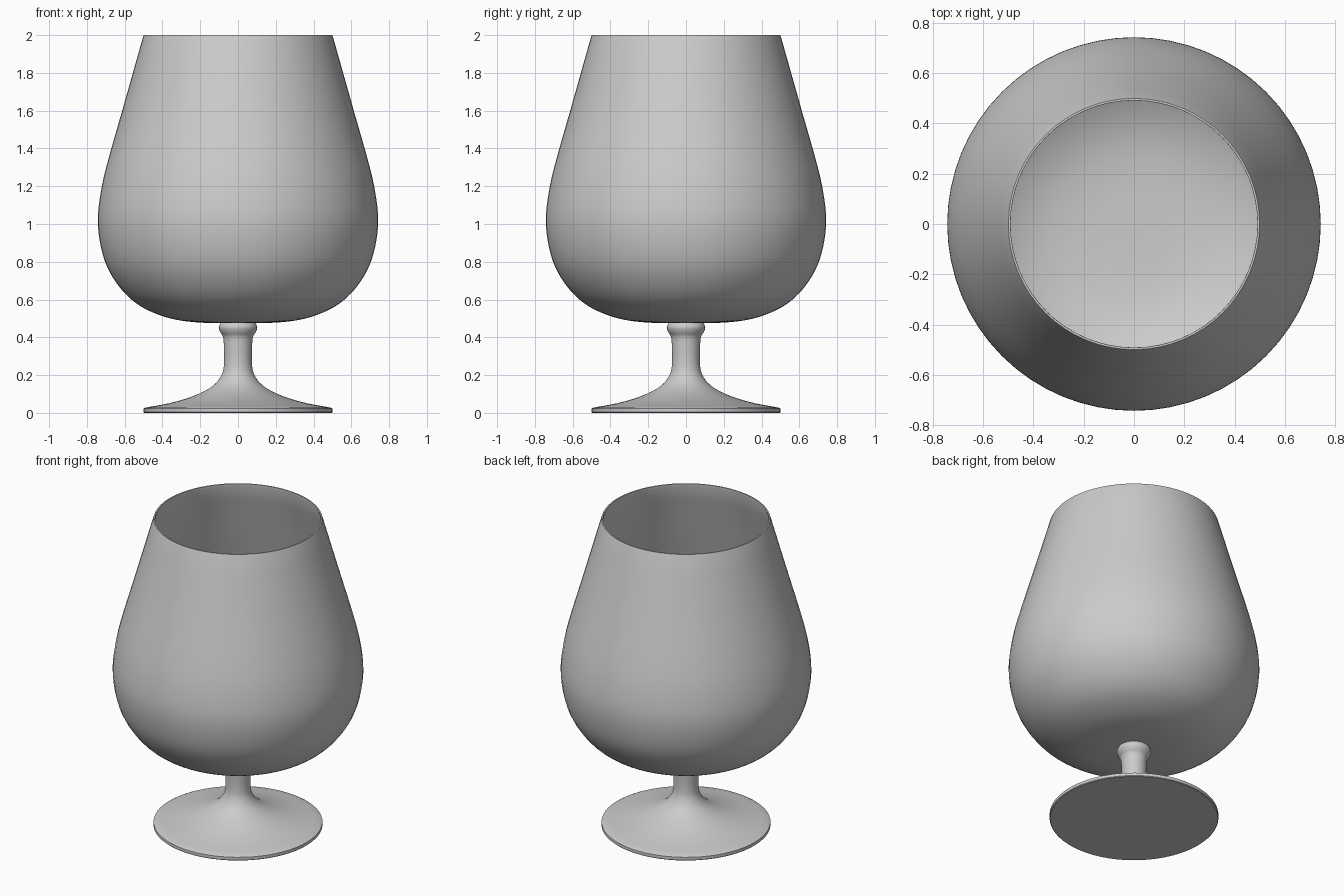
import bpy, bmesh, math
from mathutils import Vector
from mathutils.geometry import interpolate_bezier

if "Cube" in bpy.data.objects:
    bpy.data.objects.remove(bpy.data.objects["Cube"])

# Single plain grey material
grey = bpy.data.materials.new("plain_grey")
grey.use_nodes = True
COLOUR = (0.6, 0.6, 0.6, 1)
grey.diffuse_color = COLOUR
grey.node_tree.nodes["Principled BSDF"].inputs["Base Color"].default_value = COLOUR


def smooth_path(points, steps=4):
    """Smooth curve through (radius, height) points."""
    p = [Vector((r, 0, z)) for r, z in points]
    p = [p[0] * 2 - p[1]] + p + [p[-1] * 2 - p[-2]]
    path = [p[1]]
    for a, b, c, d in zip(p, p[1:], p[2:], p[3:]):
        t0, t1 = (c - a).normalized(), (d - b).normalized()
        reach = (c - b).length / 3
        path += interpolate_bezier(b, b + t0 * reach, c - t1 * reach, c, steps + 1)[1:]
    return path


def lathe(name, path, segments=64):
    """Spin a profile around the vertical axis."""
    bm = bmesh.new()
    verts = [bm.verts.new(v) for v in path]
    edges = [bm.edges.new(pair) for pair in zip(verts, verts[1:])]
    bmesh.ops.spin(bm, geom=verts + edges, axis=(0, 0, 1), cent=(0, 0, 0),
                   angle=math.tau, steps=segments, use_duplicate=False)
    bmesh.ops.remove_doubles(bm, verts=bm.verts, dist=0.0005)
    bmesh.ops.recalc_face_normals(bm, faces=bm.faces)
    mesh = bpy.data.meshes.new(name)
    bm.to_mesh(mesh)
    bm.free()
    mesh.materials.append(grey)
    obj = bpy.data.objects.new(name, mesh)
    bpy.context.collection.objects.link(obj)
    bpy.ops.object.select_all(action="DESELECT")
    obj.select_set(True)
    bpy.context.view_layer.objects.active = obj
    bpy.ops.object.shade_smooth_by_angle(angle=math.radians(40))
    return obj


# Bowl: outer wall up to the rim, then an inner wall offset inwards
WALL = 0.013
outer = smooth_path([(0, 0.475), (0.2, 0.478), (0.35, 0.498), (0.48, 0.545),
                     (0.57, 0.605), (0.645, 0.69), (0.7, 0.79), (0.732, 0.91),
                     (0.742, 1.03), (0.728, 1.16), (0.698, 1.3), (0.613, 1.6),
                     (0.503, 1.99)])
inner = []
for i, v in enumerate(outer):
    t = outer[min(i + 1, len(outer) - 1)] - outer[max(i - 1, 0)]
    n = Vector((-t.z, 0, t.x)).normalized()
    inner.append(v + n * WALL)
inner[0].x = 0
rim = [Vector((0.499, 0, 2)), Vector((0.491, 0, 2))]
lathe("bowl", outer + rim + inner[::-1])

# Stem with collar, flaring into the flat round foot
stem = smooth_path([(0.09, 0.48), (0.102, 0.455), (0.095, 0.43), (0.08, 0.405),
                    (0.075, 0.36), (0.074, 0.26), (0.085, 0.205), (0.125, 0.15),
                    (0.21, 0.1), (0.34, 0.057), (0.49, 0.028)])
foot_edge = [Vector((r, 0, z)) for r, z in
             [(0.5, 0.023), (0.5, 0.004), (0.496, 0), (0, 0)]]
lathe("stem_and_foot", [Vector((0, 0, 0.48))] + stem + foot_edge)
